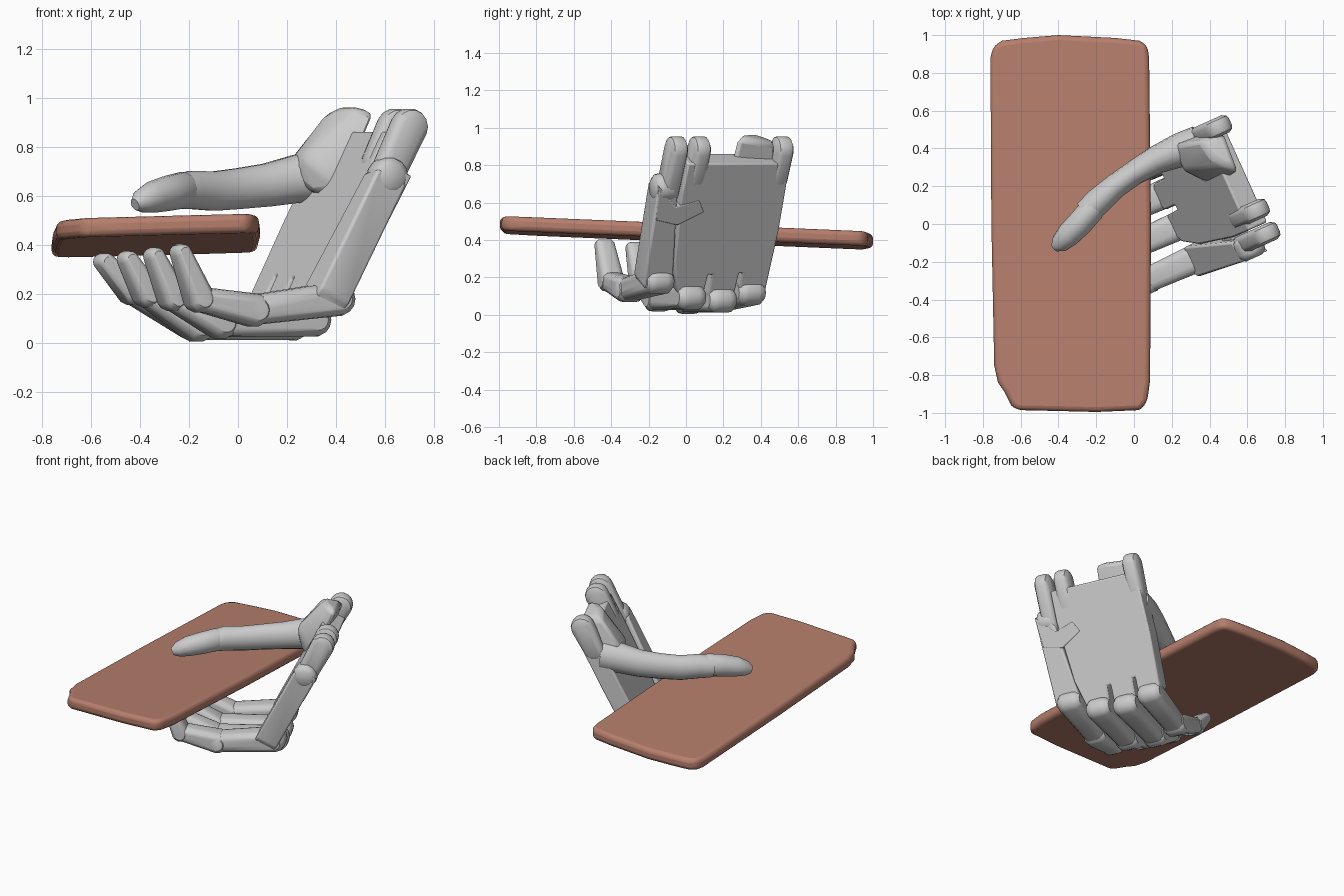
import bpy, bmesh
from math import sin, cos, tau
from mathutils import Vector

if "Cube" in bpy.data.objects:
    bpy.data.objects.remove(bpy.data.objects["Cube"])

N = Vector((-0.91, -0.41, 0)).normalized()   # direction the fingers reach
W = Vector((-0.41, 0.91, 0)).normalized()    # across the hand, little finger to thumb
Z = Vector((0, 0, 1))


def hand(u, v, z):
    return N * u + W * v + Z * z


def palm(v, s, t):
    """Palm plate frame: across, down from wrist, thickness towards the inside."""
    return hand(-0.69 + 0.45 * s + 0.89 * t, v, 0.9 - 0.89 * s + 0.45 * t)


def finish(name, bm, bevel=0, segs=2, angle=40):
    bmesh.ops.recalc_face_normals(bm, faces=bm.faces)
    me = bpy.data.meshes.new(name)
    bm.to_mesh(me)
    bm.free()
    ob = bpy.data.objects.new(name, me)
    bpy.context.collection.objects.link(ob)
    if bevel:
        m = ob.modifiers.new("bevel", 'BEVEL')
        m.width, m.segments, m.limit_method = bevel, segs, 'ANGLE'
        m.angle_limit = 0.5
    bpy.ops.object.select_all(action='DESELECT')
    ob.select_set(True)
    bpy.context.view_layer.objects.active = ob
    bpy.ops.object.shade_smooth_by_angle(angle=angle * tau / 360)
    return ob


def hull(name, pts, bevel=0):
    bm = bmesh.new()
    for p in pts:
        bm.verts.new(p)
    r = bmesh.ops.convex_hull(bm, input=bm.verts)
    junk = {g for g in r["geom_interior"] if isinstance(g, bmesh.types.BMVert)}
    bmesh.ops.delete(bm, geom=list(junk), context='VERTS')
    bmesh.ops.dissolve_limit(bm, angle_limit=0.02, verts=bm.verts, edges=bm.edges)
    return finish(name, bm, bevel)


def prism(name, bottom, top, bevel, segs=2):
    bm = bmesh.new()
    a = [bm.verts.new(p) for p in bottom]
    b = [bm.verts.new(p) for p in top]
    bm.faces.new(a)
    bm.faces.new(b)
    for i in range(len(a)):
        j = (i + 1) % len(a)
        bm.faces.new((a[i], a[j], b[j], b[i]))
    return finish(name, bm, bevel, segs)


def knob(c, r, wide):
    """Rounded joint: a disc across the hand with softened sides."""
    return [c + N * (r * k * cos(a)) + Z * (r * k * sin(a)) + W * (wide * e)
            for e, k in ((-1, .6), (-.72, .93), (-.4, 1), (.4, 1), (.72, .93), (1, .6))
            for a in [tau * i / 14 for i in range(14)]]


# flat slab held between thumb and fingers
outline = [(-.76, .88), (-.745, .94), (-.7, .97), (-.58, .985), (-.4, 1), (-.1, .985),
           (.03, .97), (.07, .945), (.08, .88), (.09, 0), (.085, -.83), (.07, -.94),
           (.035, -.985), (-.2, -.995), (-.4, -.99), (-.62, -.985), (-.65, -.96),
           (-.685, -.89), (-.72, -.84), (-.74, -.75), (-.755, 0)]


def tilt(x, y, h):
    return Vector((x, y, 0.447 - 0.042 * y + 0.026 * x + h))


slab = prism("slab", [tilt(*p, -.039) for p in outline], [tilt(*p, .039) for p in outline], .026, 3)
mat = bpy.data.materials.new("clay_red")
mat.diffuse_color = (0.47, 0.21, 0.15, 1)
mat.use_nodes = True
mat.node_tree.nodes["Principled BSDF"].inputs["Base Color"].default_value = mat.diffuse_color
slab.data.materials.append(mat)

# palm plate with slots between the knuckles
plate = [(-.2, .1), (.32, .1), (.335, .5), (.33, .85), (.3, .9), (.2, .91), (.175, .88), (.175, .76),
         (.155, .76), (.15, .9), (.12, .93), (.03, .93), (0, .9), (0, .77), (-.025, .77),
         (-.03, .9), (-.06, .92), (-.15, .91), (-.19, .87), (-.24, .7), (-.28, .3), (-.28, .1)]
prism("palm_plate", [palm(v, s, -.005) for v, s in plate], [palm(v, s, .12) for v, s in plate], .012)

# little finger metacarpal strip, its flap and hinge
strip = [(-.42, .28), (-.3, .3), (-.22, .83), (-.25, .88), (-.36, .88), (-.395, .83)]
prism("outer_palm_strip", [palm(v, s, -.005) for v, s in strip],
      [palm(v, s, .14) for v, s in strip], .012)
flap = [(-.42, .24), (-.3, .36), (-.17, .32), (-.13, .39), (-.27, .47), (-.4, .44)]
prism("palm_flap", [palm(v, s, -.008) for v, s in flap], [palm(v, s, .1) for v, s in flap], .005)
hull("strip_hinge", knob(palm(-.36, .28, .065), .078, .065))

# wrist lugs
for i, (v, w, end) in enumerate(((-.335, .05, .3), (-.2, .05, .22), (.285, .05, .22))):
    hull(f"wrist_lug_{i + 1}", knob(palm(v, .05, .06), .074, w) + knob(palm(v, end, .06), .066, w))

# fingers: path points (reach, height) from knuckle to tip
fingers = {
    "index": (.25, [(-.27, .12), (.09, .08), (.36, .21), (.49, .335)]),
    "middle": (.08, [(-.27, .08), (.15, .072), (.37, .2), (.46, .345)]),
    "ring": (-.105, [(-.28, .095), (.13, .085), (.34, .185), (.425, .36)]),
    "little": (-.30, [(-.3, .18), (.07, .135), (.31, .18), (.395, .375)]),
}
radii = [.07, .068, .056, .036]
widths = [.078, .072, .064, .05]
for name, (v, path) in fingers.items():
    c = [hand(u, v, z) for u, z in path]
    for i, part in enumerate(("proximal", "middle", "tip")):
        k = .9 if i < 2 else 1
        hull(f"{name}_finger_{part}",
             knob(c[i], radii[i], widths[i]) +
             knob(c[i + 1].lerp(c[i], .03), radii[i + 1] * k, widths[i + 1] * k))

# thumb base block
hull("thumb_base", [Vector(p) for p in (
    (.23, .42, .78), (.27, .47, .62), (.36, .44, .94), (.42, .35, .97), (.48, .3, .97), (.56, .28, .95),
    (.48, .49, .92), (.38, .45, .65), (.32, .27, .6), (.42, .2, .62), (.26, .28, .76),
    (.22, .35, .68), (.22, .43, .68))], .03)


def tube(name, stations, sides=14):
    """Loft of ellipses: x, y, z, half width, half height."""
    bm = bmesh.new()
    pts = [Vector(s[:3]) for s in stations]
    rings = []
    for i, s in enumerate(stations):
        t = (pts[min(i + 1, len(pts) - 1)] - pts[max(i - 1, 0)]).normalized()
        side = t.cross(Z).normalized()
        up = side.cross(t)
        rings.append([bm.verts.new(pts[i] + side * s[3] * cos(tau * k / sides)
                                   + up * s[4] * sin(tau * k / sides)) for k in range(sides)])
    for a, b in zip(rings, rings[1:]):
        for k in range(sides):
            j = (k + 1) % sides
            bm.faces.new((a[k], a[j], b[j], b[k]))
    bm.faces.new(rings[0])
    bm.faces.new(rings[-1])
    return finish(name, bm)


# thumb shaft and thumb tip
tube("thumb_shaft", [(.34, .42, .68, .1, .11), (.24, .39, .67, .09, .1), (.12, .34, .645, .075, .09),
                     (0, .27, .63, .065, .085), (-.1, .2, .62, .065, .082),
                     (-.19, .12, .625, .072, .08), (-.25, .06, .615, .07, .07)])
tube("thumb_tip", [(-.19, .11, .63, .045, .06), (-.22, .08, .625, .068, .075), (-.29, .0, .61, .068, .072),
                   (-.35, -.06, .595, .064, .065), (-.395, -.105, .578, .05, .048),
                   (-.42, -.125, .565, .025, .025)])
